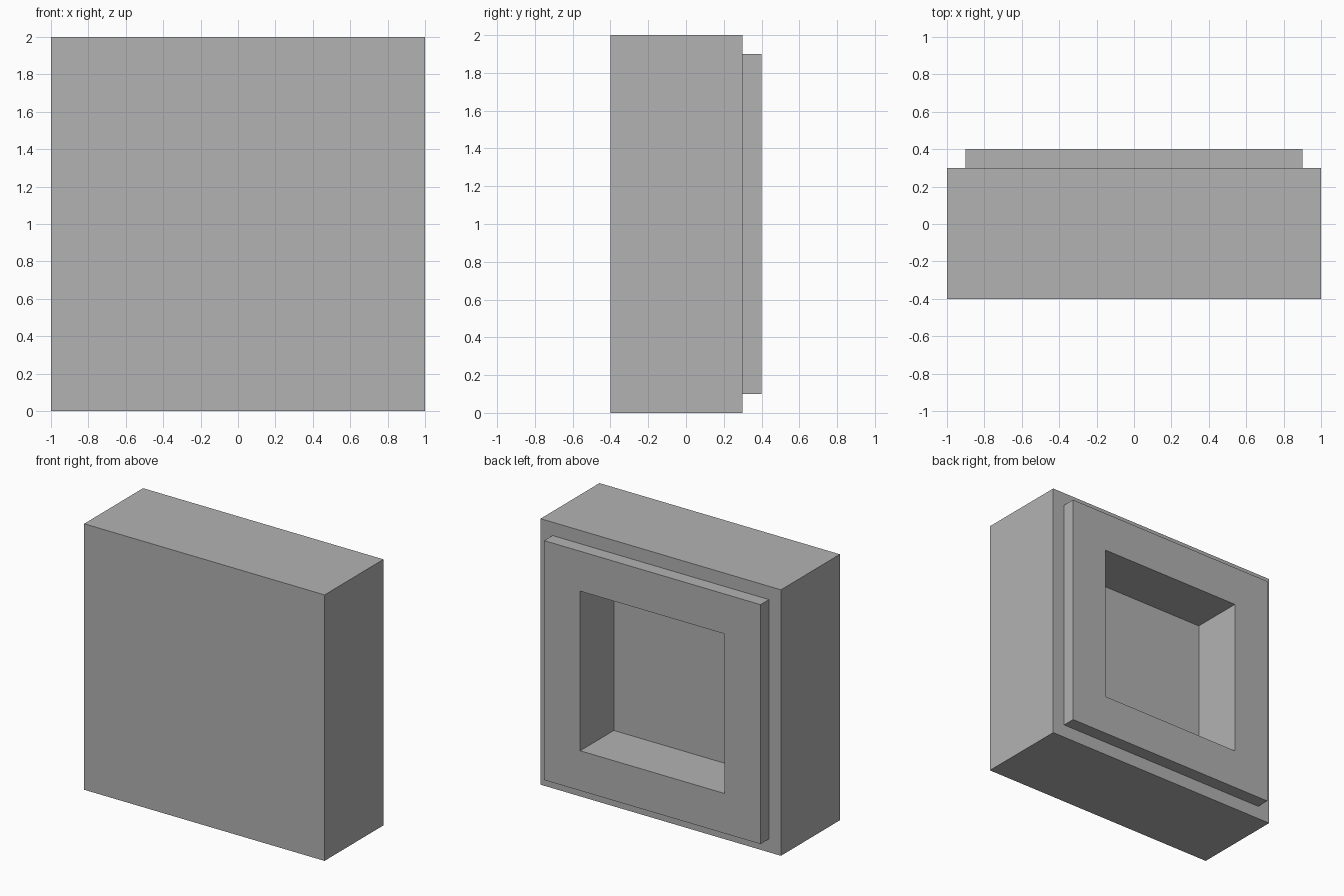
import bpy
import bmesh
from mathutils import Matrix, Vector

default_cube = bpy.data.objects.get("Cube")
if default_cube:
    bpy.data.objects.remove(default_cube, do_unlink=True)

# Plain grey material
grey = bpy.data.materials.new("light_grey")
grey.use_nodes = True
colour = (0.448, 0.448, 0.448, 1)
grey.diffuse_color = colour
grey.node_tree.nodes["Principled BSDF"].inputs["Base Color"].default_value = colour

WIDTH, HEIGHT = 2.0, 2.0
FRONT_Y, BODY_BACK_Y = -0.4, 0.3

bm = bmesh.new()

# Main block
depth = BODY_BACK_Y - FRONT_Y
centre = Vector((0, (FRONT_Y + BODY_BACK_Y) / 2, HEIGHT / 2))
bmesh.ops.create_cube(
    bm, size=1,
    matrix=Matrix.Translation(centre) @ Matrix.Diagonal((WIDTH, depth, HEIGHT, 1)))
bm.normal_update()
back = max(bm.faces, key=lambda f: f.calc_center_median().y)


def inset_and_push(face, margin, distance):
    """Inset a back face, then move it along y with new side walls."""
    bmesh.ops.inset_region(bm, faces=[face], thickness=margin, use_even_offset=True)
    pushed = bmesh.ops.extrude_discrete_faces(bm, faces=[face])["faces"][0]
    bmesh.ops.translate(bm, verts=pushed.verts, vec=(0, distance, 0))
    bm.normal_update()
    return pushed


# Raised square plate on the back, then the square recess in it
back = inset_and_push(back, 0.1, 0.1)
back = inset_and_push(back, 0.3, -0.4)

bmesh.ops.recalc_face_normals(bm, faces=bm.faces)
mesh = bpy.data.meshes.new("recessed_block")
bm.to_mesh(mesh)
bm.free()
mesh.materials.append(grey)
block = bpy.data.objects.new("recessed_block", mesh)
bpy.context.collection.objects.link(block)
